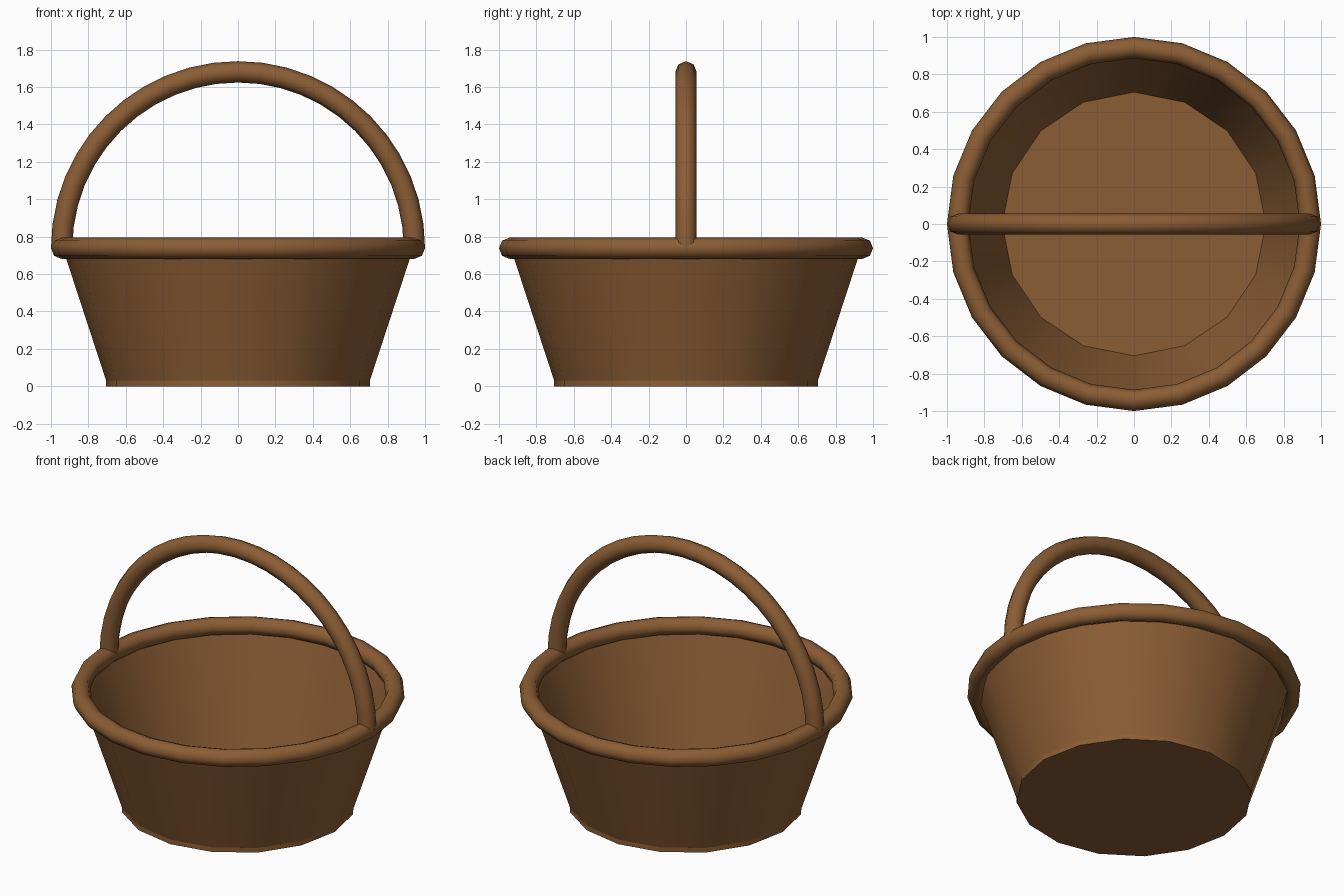
import bpy, bmesh
from math import cos, sin, pi, radians

if "Cube" in bpy.data.objects:
    bpy.data.objects.remove(bpy.data.objects["Cube"])

R, r = 0.943, 0.057      # centreline radius and tube radius of rim and handle
RIM_Z = 0.738
TUBE_SIDES = 8

wicker = bpy.data.materials.new("brown_wicker")
wicker.diffuse_color = (0.26, 0.11, 0.035, 1)
wicker.use_nodes = True
wicker.node_tree.nodes["Principled BSDF"].inputs["Base Color"].default_value = wicker.diffuse_color


def finish(obj, name):
    obj.name = name
    obj.data.materials.append(wicker)
    bpy.ops.object.select_all(action='DESELECT')
    obj.select_set(True)
    bpy.context.view_layer.objects.active = obj
    bpy.ops.object.shade_smooth_by_angle(angle=radians(50))


# Base disc
bpy.ops.mesh.primitive_cylinder_add(vertices=16, radius=0.705, depth=0.03, location=(0, 0, 0.015))
finish(bpy.context.object, "base")

# Flared open wall
z0, z1 = 0.015, RIM_Z
bpy.ops.mesh.primitive_cone_add(vertices=16, radius1=0.70, radius2=0.937, depth=z1 - z0,
                                end_fill_type='NOTHING', location=(0, 0, (z0 + z1) / 2))
finish(bpy.context.object, "wall")

# Rim ring
bpy.ops.mesh.primitive_torus_add(major_segments=24, minor_segments=TUBE_SIDES,
                                 major_radius=R, minor_radius=r, location=(0, 0, RIM_Z))
finish(bpy.context.object, "rim")

# Half-circle handle from rim to rim
ARC = 24
bm = bmesh.new()
rings = []
for i in range(ARC + 1):
    a = pi * i / ARC
    ring = []
    for j in range(TUBE_SIDES):
        b = 2 * pi * j / TUBE_SIDES
        d = R + r * cos(b)
        ring.append(bm.verts.new((d * cos(a), r * sin(b), RIM_Z + d * sin(a))))
    rings.append(ring)
for p, q in zip(rings, rings[1:]):
    for j in range(TUBE_SIDES):
        k = (j + 1) % TUBE_SIDES
        bm.faces.new((p[j], p[k], q[k], q[j]))
bm.faces.new(rings[0])
bm.faces.new(rings[-1])
bmesh.ops.recalc_face_normals(bm, faces=bm.faces)
mesh = bpy.data.meshes.new("handle")
bm.to_mesh(mesh)
bm.free()
handle = bpy.data.objects.new("handle", mesh)
bpy.context.collection.objects.link(handle)
finish(handle, "handle")
